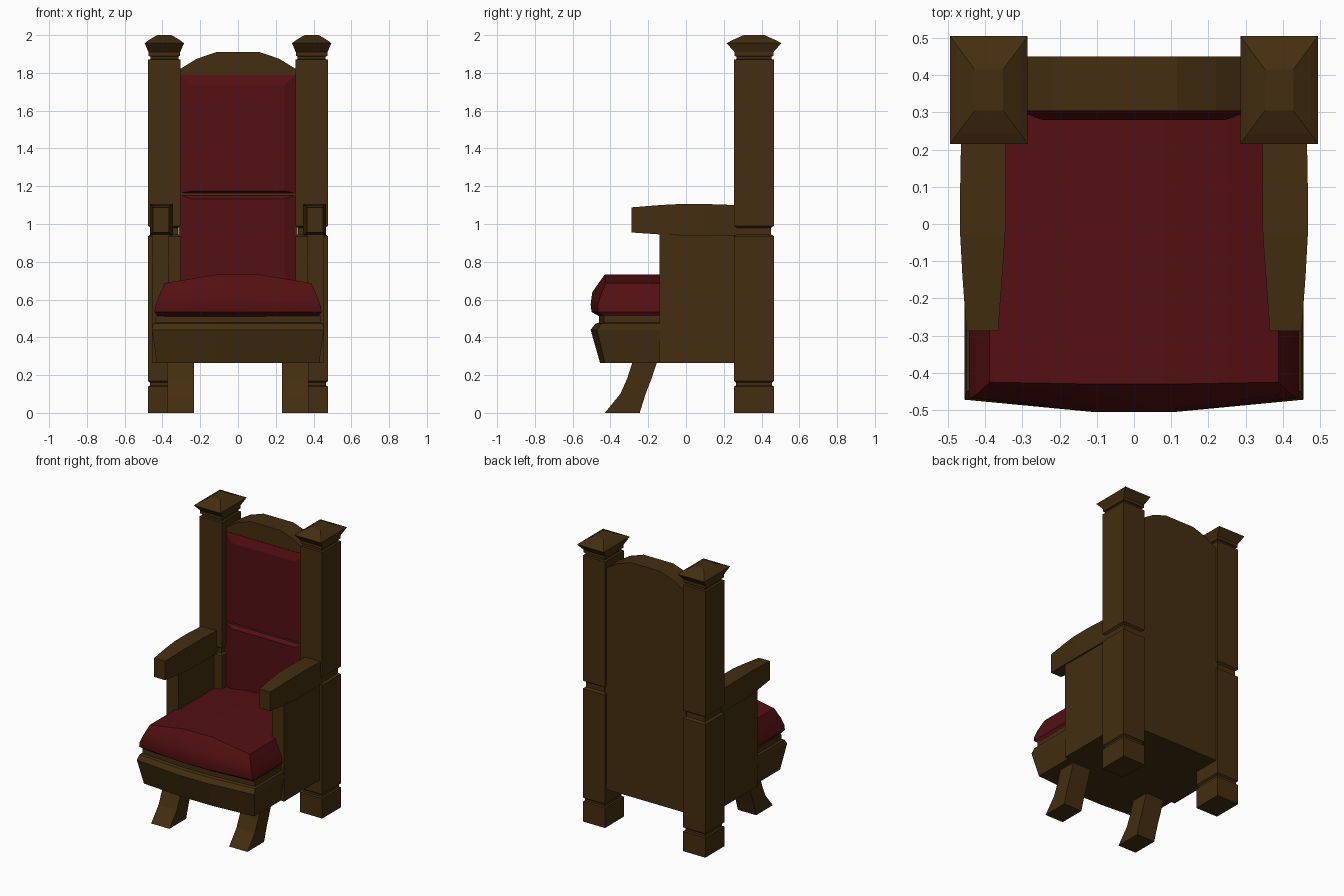
import bpy
import bmesh
import math

cube = bpy.data.objects.get("Cube")
if cube:
    bpy.data.objects.remove(cube, do_unlink=True)


def material(name, rgb):
    m = bpy.data.materials.new(name)
    m.use_nodes = True
    col = (*rgb, 1)
    m.diffuse_color = col
    bsdf = m.node_tree.nodes["Principled BSDF"]
    bsdf.inputs["Base Color"].default_value = col
    bsdf.inputs["Roughness"].default_value = 0.8
    return m


WOOD = material("dark wood", (0.056, 0.027, 0.005))
RED = material("red upholstery", (0.088, 0.005, 0.006))


def loft(name, rings, mat, smooth=False):
    """Bridge a list of equal-length closed rings and cap both ends."""
    bm = bmesh.new()
    loops = [[bm.verts.new(p) for p in ring] for ring in rings]
    n = len(loops[0])
    for a, b in zip(loops, loops[1:]):
        for i in range(n):
            j = (i + 1) % n
            bm.faces.new((a[i], a[j], b[j], b[i]))
    # Caps are strips joining opposite sides, so crowned tops stay clean
    for loop in (loops[0], loops[-1]):
        if n % 2:
            bm.faces.new(loop)
            continue
        for i in range(n // 2 - 1):
            bm.faces.new((loop[i], loop[i + 1], loop[n - 2 - i], loop[n - 1 - i]))
    bmesh.ops.recalc_face_normals(bm, faces=bm.faces[:])
    me = bpy.data.meshes.new(name)
    bm.to_mesh(me)
    bm.free()
    me.materials.append(mat)
    ob = bpy.data.objects.new(name, me)
    bpy.context.collection.objects.link(ob)
    if smooth:
        bpy.ops.object.select_all(action='DESELECT')
        ob.select_set(True)
        bpy.context.view_layer.objects.active = ob
        bpy.ops.object.shade_smooth_by_angle(angle=math.radians(28))
    return ob


def rect_z(cx, cy, hx, hy, z):
    return [(cx - hx, cy - hy, z), (cx + hx, cy - hy, z),
            (cx + hx, cy + hy, z), (cx - hx, cy + hy, z)]


def rect_y(x0, x1, z0, z1, y):
    return [(x0, y, z0), (x1, y, z0), (x1, y, z1), (x0, y, z1)]


def bowed(w, y_corner, y_mid, z, back, crown=0):
    """Outline with a bowed front edge and an optional raised middle."""
    xs = (-w, -0.11, 0.11, w)
    front = [(x, y_corner if abs(x) == w else y_mid,
              z if abs(x) == w else z + crown) for x in xs]
    return front + [(x, back, zz) for x, _, zz in reversed(front)]


# Paired parts
for side, s in (("left", 1), ("right", -1)):
    # Back post: half width, half depth, height
    W, D = 0.086, 0.105
    post = [(W, D, 0), (W, D, 0.14), (W - 0.01, D - 0.01, 0.145),
            (W - 0.01, D - 0.01, 0.16), (W, D, 0.168), (W, D, 0.935),
            (W - 0.014, D - 0.014, 0.945), (W - 0.014, D - 0.014, 0.98),
            (W, D, 0.99), (W, D, 1.87), (W - 0.012, D - 0.012, 1.873),
            (W - 0.012, D - 0.012, 1.887), (W - 0.002, D - 0.002, 1.89),
            (W - 0.002, D - 0.002, 1.91), (0.104, 0.145, 1.957),
            (0.085, 0.118, 1.972), (0.038, 0.055, 2.0)]
    loft(side + "_back_post",
         [rect_z(s * 0.39, 0.36, hx, hy, z) for hx, hy, z in post], WOOD)

    # Side panel under the armrest
    loft(side + "_side_panel",
         [rect_z(s * 0.41, 0.06, 0.046, 0.2, z) for z in (0.265, 0.96)], WOOD)

    # Armrest, tapering to the front: y, inner x, outer x, bottom, top
    arm = [(-0.288, 0.365, 0.45, 0.955, 1.088), (-0.14, 0.354, 0.461, 0.945, 1.1),
           (-0.03, 0.346, 0.467, 0.94, 1.106), (0.1, 0.345, 0.467, 0.94, 1.106),
           (0.27, 0.345, 0.464, 0.94, 1.1)]
    loft(side + "_armrest",
         [rect_y(s * a, s * b, lo, hi, y) for y, a, b, lo, hi in arm], WOOD)

    # Splayed front leg: height, front y, back y
    leg = [(0, -0.43, -0.245), (0.1, -0.348, -0.214),
           (0.18, -0.312, -0.183), (0.28, -0.28, -0.15)]
    loft(side + "_front_leg",
         [rect_z(s * 0.303, (f + b) / 2, 0.071, (b - f) / 2, z)
          for z, f, b in leg], WOOD)

# Seat base with bowed front and a thin upper ledge
loft("seat_base", [
    bowed(0.43, -0.43, -0.455, 0.265, 0.32),
    bowed(0.456, -0.472, -0.505, 0.44, 0.32),
    bowed(0.45, -0.45, -0.48, 0.472, 0.32),
    bowed(0.437, -0.435, -0.46, 0.478, 0.32),
    bowed(0.437, -0.435, -0.46, 0.512, 0.32)], WOOD)

# Seat cushion with crowned top
loft("seat_cushion", [
    bowed(0.425, -0.43, -0.455, 0.508, 0.31),
    bowed(0.443, -0.465, -0.5, 0.535, 0.31),
    bowed(0.438, -0.468, -0.505, 0.565, 0.31, 0.01),
    bowed(0.42, -0.455, -0.496, 0.615, 0.31, 0.025),
    bowed(0.388, -0.425, -0.43, 0.687, 0.31, 0.046)], RED, True)

# Back panel with arched crest
half = [(0.315, 0.265), (0.315, 1.815), (0.22, 1.874), (0.115, 1.91)]
outline = half + [(-x, z) for x, z in reversed(half)]
loft("back_panel", [[(x, y, z) for x, z in outline] for y in (0.305, 0.45)], WOOD)

# Padded back cushions
for name, z0, z1, bevel in (("upper_back_cushion", 1.163, 1.79, 0.055),
                            ("lower_back_cushion", 0.6, 1.152, 0.02)):
    loft(name, [
        rect_y(-0.305, 0.305, z0, z1, 0.32),
        rect_y(-0.305, 0.305, z0, z1, 0.302),
        rect_y(-0.245, 0.245, z0 + 0.012, z1 - bevel, 0.279)], RED)
